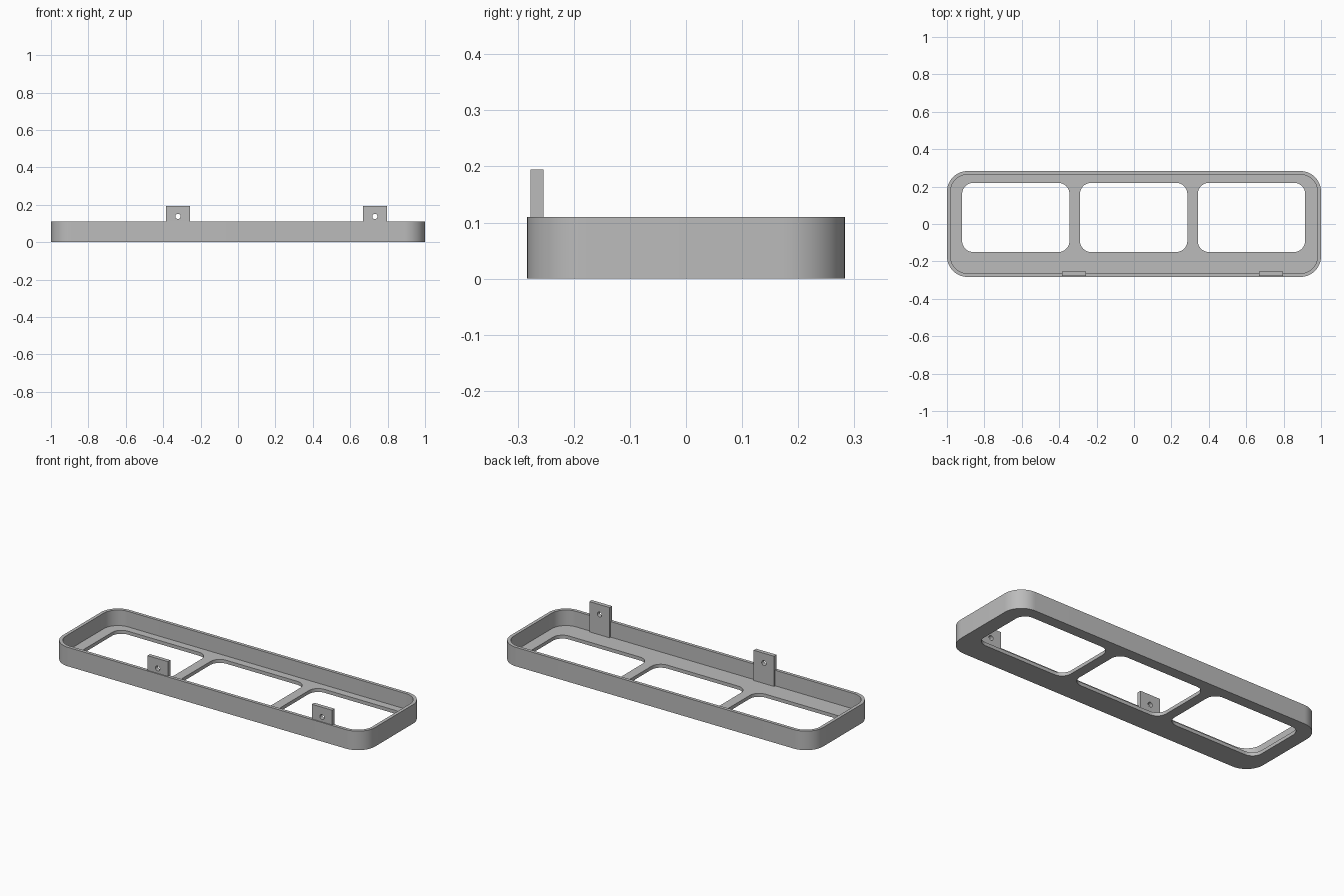
import bpy, bmesh
from math import sin, cos, pi, radians

if "Cube" in bpy.data.objects:
    bpy.data.objects.remove(bpy.data.objects["Cube"], do_unlink=True)

grey = bpy.data.materials.new("plain_grey")
grey.use_nodes = True
colour = (0.5, 0.5, 0.5, 1)
grey.diffuse_color = colour
grey.node_tree.nodes["Principled BSDF"].inputs["Base Color"].default_value = colour


def rounded_outline(x0, x1, y0, y1, radius, steps=14):
    """Counter-clockwise outline of a rectangle with round corners."""
    corners = [(x1 - radius, y1 - radius), (x0 + radius, y1 - radius),
               (x0 + radius, y0 + radius), (x1 - radius, y0 + radius)]
    return [(cx + radius * cos((q + s / steps) * pi / 2),
             cy + radius * sin((q + s / steps) * pi / 2))
            for q, (cx, cy) in enumerate(corners) for s in range(steps + 1)]


def prism(name, outline, z0, z1):
    bm = bmesh.new()
    base = bm.faces.new([bm.verts.new((x, y, z0)) for x, y in outline])
    top = bmesh.ops.extrude_face_region(bm, geom=[base])["geom"]
    moved = [v for v in top if isinstance(v, bmesh.types.BMVert)]
    bmesh.ops.translate(bm, verts=moved, vec=(0, 0, z1 - z0))
    bmesh.ops.recalc_face_normals(bm, faces=bm.faces)
    return add_object(name, bm)


def add_object(name, bm):
    mesh = bpy.data.meshes.new(name)
    bm.to_mesh(mesh)
    bm.free()
    mesh.materials.append(grey)
    obj = bpy.data.objects.new(name, mesh)
    bpy.context.collection.objects.link(obj)
    return obj


def select_only(obj):
    bpy.ops.object.select_all(action='DESELECT')
    obj.select_set(True)
    bpy.context.view_layer.objects.active = obj


def cut(obj, cutter):
    cutter.hide_render = True
    select_only(obj)
    mod = obj.modifiers.new("cut", 'BOOLEAN')
    mod.operation = 'DIFFERENCE'
    mod.solver = 'EXACT'
    mod.object = cutter
    bpy.ops.object.modifier_apply(modifier=mod.name)
    bpy.data.objects.remove(cutter, do_unlink=True)


def finish(obj):
    select_only(obj)
    bpy.ops.object.shade_smooth_by_angle(angle=radians(30))


HALF_X, HALF_Y, HEIGHT = 1.0, 0.283, 0.11
WALL, FLOOR, CORNER = 0.019, 0.02, 0.11

# Shallow tray with a thin rim
tray = prism("tray_frame", rounded_outline(-HALF_X, HALF_X, -HALF_Y, HALF_Y, CORNER), 0, HEIGHT)
ix, iy = HALF_X - WALL, HALF_Y - WALL
cut(tray, prism("recess_cutter", rounded_outline(-ix, ix, -iy, iy, CORNER - WALL), FLOOR, 0.3))

# Three window openings in the floor
for centre in (-0.632, -0.002, 0.628):
    outline = rounded_outline(centre - 0.287, centre + 0.287, -0.15, 0.22, 0.06)
    cut(tray, prism("window_cutter", outline, -0.1, 0.2))
finish(tray)

# Two upright mounting tabs with a screw hole, standing inside the front wall
for name, x in (("right_mounting_tab", -0.321), ("left_mounting_tab", 0.732)):
    outline = [(x - 0.065, -0.277), (x + 0.065, -0.277), (x + 0.065, -0.254), (x - 0.065, -0.254)]
    tab = prism(name, outline, FLOOR - 0.005, 0.195)
    bpy.ops.mesh.primitive_cylinder_add(vertices=32, radius=0.014, depth=0.2,
                                        location=(x, -0.265, 0.138), rotation=(pi / 2, 0, 0))
    drill = bpy.context.object
    drill.data.materials.append(grey)
    cut(tab, drill)
    finish(tab)
